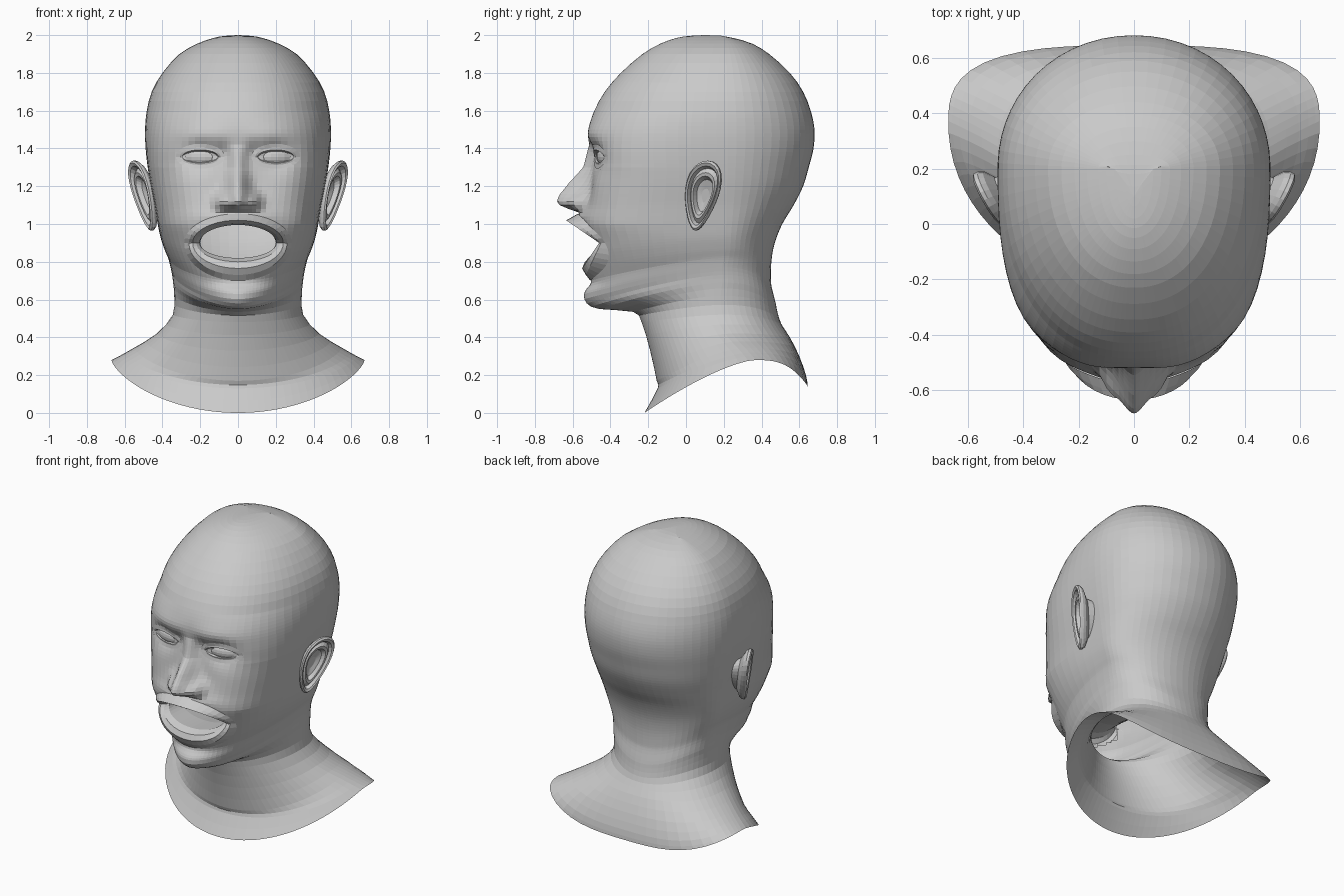
import bpy
import bmesh
from math import sin, cos, pi, exp
from mathutils import Vector, Matrix
from mathutils.bvhtree import BVHTree

cube = bpy.data.objects.get("Cube")
if cube:
    bpy.data.objects.remove(cube, do_unlink=True)

GREY = (.588, .588, .588, 1)
skin = bpy.data.materials.new("plain_grey")
skin.use_nodes = True
skin.diffuse_color = GREY
for node in skin.node_tree.nodes:
    if node.type == 'BSDF_PRINCIPLED':
        node.inputs["Base Color"].default_value = GREY


def finish(name, bm):
    mesh = bpy.data.meshes.new(name)
    bm.to_mesh(mesh)
    bm.free()
    mesh.materials.append(skin)
    bpy.context.scene.collection.objects.link(bpy.data.objects.new(name, mesh))


def loft(rings, flip=False, cap=False):
    """Skin a list of closed rings with quads."""
    bm = bmesh.new()
    loops = [[bm.verts.new(p) for p in ring] for ring in rings]
    count = len(loops[0])
    for upper, lower in zip(loops, loops[1:]):
        for i in range(count):
            j = (i + 1) % count
            quad = [upper[i], lower[i], lower[j], upper[j]]
            bm.faces.new(quad[::-1] if flip else quad)
    if cap:
        bm.faces.new(loops[-1][::-1] if flip else loops[-1])
    return bm


def lerp_table(table, key):
    """Piecewise linear lookup in rows of (key, values...), keys falling."""
    if key >= table[0][0]:
        return table[0][1:]
    for a, b in zip(table, table[1:]):
        if key >= b[0]:
            f = (a[0] - key) / (a[0] - b[0])
            return [p + (q - p) * f for p, q in zip(a[1:], b[1:])]
    return table[-1][1:]


def spline(points, i, f):
    """Catmull-Rom point between rows i and i + 1."""
    last = len(points) - 1
    rows = [points[min(max(k, 0), last)] for k in (i - 1, i, i + 1, i + 2)]
    return [b + .5 * f * (c - a + f * (2*a - 5*b + 4*c - d + f * (3*(b - c) + d - a)))
            for a, b, c, d in zip(*rows)]


# Level head sections: height, front y, half width, back y
skull = [
    (2.0, .1, 0, .1), (1.996, .02, .07, .18), (1.985, -.05, .13, .25),
    (1.955, -.135, .215, .35), (1.9, -.23, .31, .44), (1.8, -.345, .4, .55),
    (1.7, -.43, .457, .62), (1.6, -.485, .483, .66), (1.5, -.515, .492, .68),
    (1.4, -.51, .489, .675), (1.3, -.495, .478, .65), (1.2, -.5, .462, .62),
    (1.1, -.52, .442, .57), (1.0, -.535, .425, .51),
]
# Tilted jaw and neck sections: front y, z, side x, y, z, back y, z
neck = [
    (-.52, .9, .41, .2, .93, .47, .9),
    (-.515, .8, .39, .2, .87, .452, .8),
    (-.515, .7, .37, .19, .82, .45, .7),
    (-.53, .63, .357, .18, .77, .455, .66),
    (-.52, .58, .349, .18, .73, .465, .62),
    (-.46, .55, .344, .18, .69, .475, .58),
    (-.28, .535, .338, .17, .62, .485, .53),
    (-.235, .48, .345, .18, .52, .505, .47),
    (-.19, .33, .43, .23, .42, .55, .4),
    (-.155, .17, .55, .3, .345, .6, .3),
    (-.15, .13, .63, .34, .3, .635, .2),
    (-.22, 0, .67, .36, .28, .645, .14),
]
stations = [(f, z, w, .2 if z < 2 else .1, z, b, z) for z, f, w, b in skull] + neck
# Squareness of the front and back halves by height
front_power = [(2, 2.1), (1.6, 2.3), (1.3, 3.2), (1, 3.4), (.85, 2.8), (.7, 2.1),
               (.58, 1.8), (.45, 2)]
back_power = [(.5, 2.05), (.2, 3)]

# Nose: height, projection, half width
nose = [(1.42, 0, .04), (1.3, .05, .045), (1.22, .12, .055), (1.15, .165, .07),
        (1.12, .165, .075), (1.09, .13, .08), (1.065, 0, .08)]
# Soft relief: x, z, spread x, spread z, forward amount
relief = [
    (.17, 1.47, .13, .05, .01), (.2, 1.36, .09, .07, -.045),
    (.08, 1.38, .04, .05, -.022), (.28, 1.2, .1, .08, .01),
    (.09, 1.12, .035, .04, .05), (0, 1.04, .16, .045, .045),
    (0, .62, .13, .05, .01), (0, .69, .15, .03, -.015),
]


def forward(x, z):
    height, width = lerp_table(nose, z)
    total = height * exp(-(x / width) ** 2)
    for cx, cz, sx, sz, amount in relief:
        total += amount * exp(-((abs(x) - cx) / sx) ** 2 - ((z - cz) / sz) ** 2)
    return total


HALF = 38
half_turn = [pi * (i / HALF) ** 1.45 for i in range(HALF + 1)]
turn = half_turn + [2 * pi - t for t in half_turn[-2:0:-1]]


def section(row):
    fy, fz, sx, sy, sz, by, bz = row
    ring = []
    for t in turn:
        c, s = cos(t), sin(t)
        if c > 0:
            ey, ez, bend, power = fy, fz, 1.4, lerp_table(front_power, fz)[0]
        else:
            ey, ez, bend, power = by, bz, 3, lerp_table(back_power, bz)[0]
        r = (abs(c) ** power + abs(s) ** power) ** (-1 / power)
        k = abs(c) * r
        p = Vector((sx * s * r, sy + (ey - sy) * k, sz + (ez - sz) * k ** bend))
        if c > 0 and p.y < -.2 and p.z > .56:
            p.y -= forward(p.x, p.z) * min(1, (-.2 - p.y) / .15)
        ring.append(p)
    return ring


# Head and neck shell, finer rows through the face
rows = []
for i in range(len(stations) - 1):
    steps = 5 if 6 < i < 17 else 2
    rows += [spline(stations, i, k / steps) for k in range(steps)]
rows.append(stations[-1])
head = loft([section(row) for row in rows])
bmesh.ops.remove_doubles(head, verts=head.verts, dist=.0001)
head.normal_update()
tree = BVHTree.FromBMesh(head)


def skin_y(x, z):
    hit = tree.ray_cast(Vector((x, -2, z)), Vector((0, 1, 0)))[0]
    return (hit.y if hit else -.4) - .004


def opening(name, cx, cz, rings, count, side=1, slope=0):
    """Lips or lids: oval rings of (rx, up, down[, corner y, top y, bottom y])."""
    loops = []
    for rx, up, down, *depth in rings:
        loop = []
        for i in range(count):
            a = -2 * pi * i / count
            dx, s = rx * cos(a), sin(a)
            x = side * (cx + dx)
            z = cz + (up if s > 0 else down) * s
            if depth:
                corner, top, bottom = depth
                y = corner + ((top if s > 0 else bottom) - corner) * abs(s) + slope * dx
            else:
                y = skin_y(x, z)
            loop.append((x, y, z))
        loops.append(loop)
    finish(name, loft(loops, side < 0))


# Lips running back into an open mouth cavity
MOUTH_Z = .9
opening("lips_and_mouth", 0, MOUTH_Z, [
    (.285, .155, .2),
    (.26, .133, .17, -.45, -.61, -.53),
    (.24, .12, .135, -.46, -.635, -.55),
    (.22, .105, .1, -.445, -.61, -.535),
    (.203, .095, .08, -.42, -.56, -.49),
    (.2, .1, .09, -.32, -.38, -.34),
    (.2, .12, .13, -.15, -.12, -.15),
], 40)

for side, label in ((1, "left"), (-1, "right")):
    # Eyelids
    opening(label + "_eyelids", .2, 1.355, [
        (.13, .07, .062),
        (.108, .05, .042, -.455, -.478, -.464),
        (.097, .038, .032, -.455, -.48, -.467),
        (.085, .028, .024, -.438, -.455, -.45),
    ], 24, side, .25)

    # Eyeball
    eye = bmesh.new()
    place = (Matrix.Translation((side * .2, -.422, 1.355))
             @ Matrix.Rotation(side * .25, 4, 'Z')
             @ Matrix.Diagonal((.1, .046, .05, 1)))
    bmesh.ops.create_uvsphere(eye, u_segments=16, v_segments=10, radius=1, matrix=place)
    finish(label + "_eyeball", eye)

    # Ear: nested outlines of (scale, lift) from root over the rim to the bowl
    loops = []
    for scale, lift in ((.55, -.09), (.62, -.045), (.92, -.022), (1, -.005), (1, .01),
                        (.94, .018), (.85, .012), (.78, -.012), (.66, .004),
                        (.56, .002), (.46, -.025), (.2, -.035)):
        loop = []
        for i in range(28):
            a = -2 * pi * i / 28
            s = sin(a) * scale
            u = .095 * cos(a) * scale * (1 + .35 * sin(a)) + .035 * s
            x = .5 + .45 * u + .9 * lift + .03 * s
            loop.append((side * x, .085 + .9 * u - .45 * lift, 1.15 + .185 * s))
        loops.append(loop)
    finish(label + "_ear", loft(loops, side < 0, cap=True))

# Cut the mouth out of the face
inside = []
for face in head.faces:
    c = face.calc_center_median()
    dz = c.z - MOUTH_Z
    if c.y < -.3 and (c.x / .255) ** 2 + (dz / (.133 if dz > 0 else .172)) ** 2 < 1:
        inside.append(face)
bmesh.ops.delete(head, geom=inside, context='FACES')
finish("head_and_neck", head)
